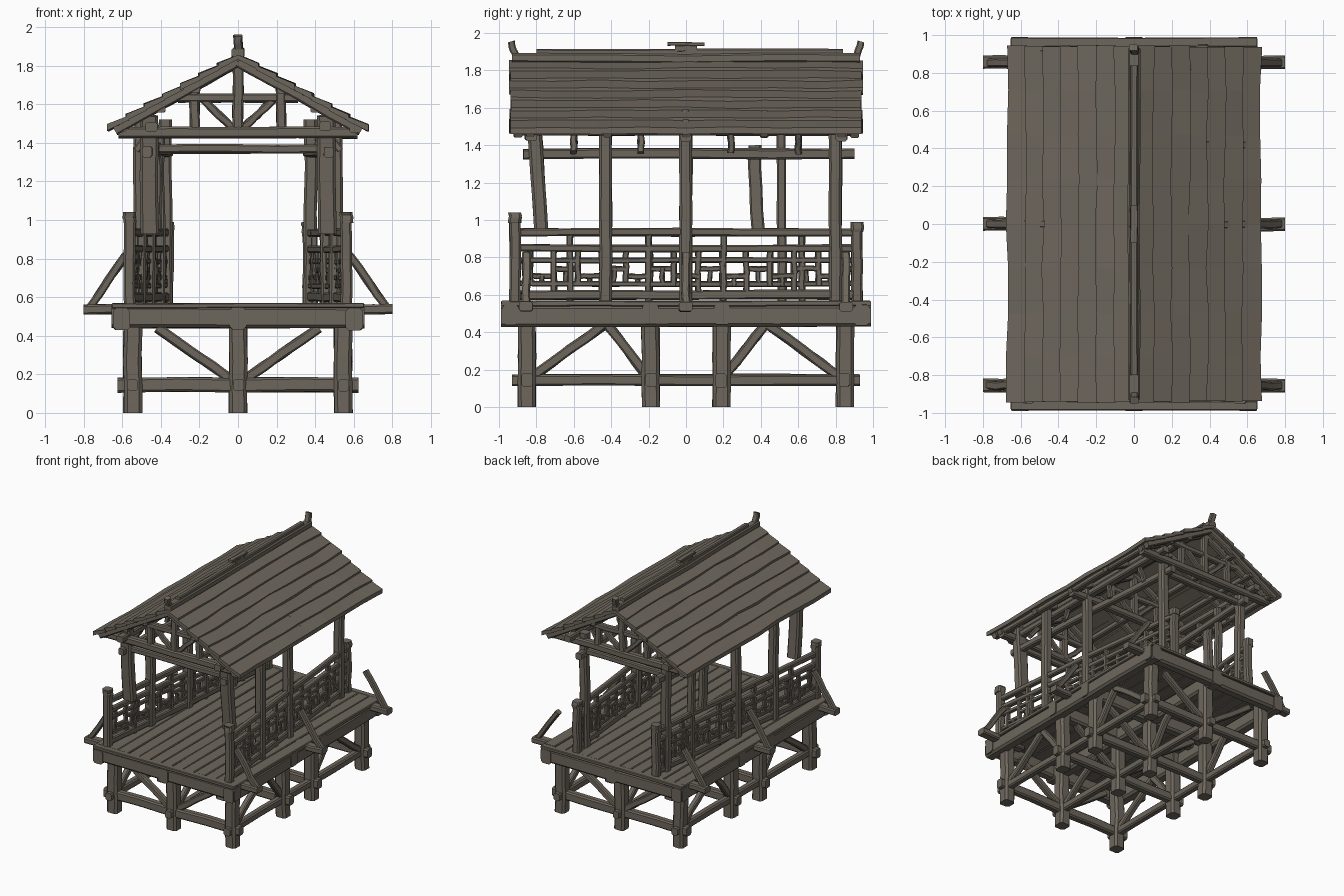
import bpy, bmesh, random
from mathutils import Vector

random.seed(4)
cube = bpy.data.objects.get("Cube")
if cube:
    bpy.data.objects.remove(cube, do_unlink=True)

wood = bpy.data.materials.new("weathered_wood")
wood.use_nodes = True
COLOUR = (0.155, 0.135, 0.108, 1)
wood.diffuse_color = COLOUR
wood.node_tree.nodes["Principled BSDF"].inputs["Base Color"].default_value = COLOUR


def timber(bm, a, b, w, h, wobble=0.004, rings=5):
    """Chamfered hewn log from a to b, w wide and h deep."""
    a, b = Vector(a), Vector(b)
    axis = (b - a).normalized()
    up = Vector((0, 1, 0)) if abs(axis.z) > 0.9 else Vector((0, 0, 1))
    side = axis.cross(up).normalized()
    up = side.cross(axis)
    c = min(w, h) * 0.18
    x, y = w / 2, h / 2
    outline = [(x, c - y), (x, y - c), (x - c, y), (c - x, y),
               (-x, y - c), (-x, c - y), (c - x, -y), (x - c, -y)]
    loops = []
    for i in range(rings):
        t = i / (rings - 1)
        shift = side * random.uniform(-wobble, wobble) + up * random.uniform(-wobble, wobble)
        size = 1 + random.uniform(-5, 5) * wobble
        centre = a.lerp(b, t) + shift
        loops.append([bm.verts.new(centre + side * u * size + up * v * size) for u, v in outline])
    n = len(outline)
    for p, q in zip(loops, loops[1:]):
        for i in range(n):
            bm.faces.new((p[i], p[(i + 1) % n], q[(i + 1) % n], q[i]))
    bm.faces.new(loops[0][::-1])
    bm.faces.new(loops[-1])


def part(name, beams):
    """One object from a list of (start, end, width, depth[, wobble])."""
    bm = bmesh.new()
    for beam in beams:
        timber(bm, *beam)
    bmesh.ops.recalc_face_normals(bm, faces=bm.faces)
    mesh = bpy.data.meshes.new(name)
    bm.to_mesh(mesh)
    bm.free()
    mesh.materials.append(wood)
    obj = bpy.data.objects.new(name, mesh)
    bpy.context.collection.objects.link(obj)
    bpy.ops.object.select_all(action='DESELECT')
    obj.select_set(True)
    bpy.context.view_layer.objects.active = obj
    bpy.ops.object.shade_smooth_by_angle(angle=0.6)


SIDES = (-1, 1)
POST_X = (-0.545, 0, 0.545)
POST_Y = (-0.85, -0.19, 0.19, 0.85)

# Stilts and their low ties
part("stilts", [((x, y, 0), (x, y, 0.53), 0.094, 0.094) for x in POST_X for y in POST_Y])
part("low_cross_ties", [((-0.625, y, 0.145), (0.625, y, 0.145), 0.06, 0.075) for y in POST_Y])
part("low_long_ties", [((x, -0.93, 0.145), (x, 0.93, 0.145), 0.055, 0.06) for x in POST_X])

# Diagonal braces under the deck
braces = []
for s in SIDES:
    for y in POST_Y:
        braces.append(((s * 0.42, y, 0.44), (s * 0.03, y, 0.17), 0.045, 0.05))
    for x in POST_X:
        braces.append(((x, s * 0.81, 0.17), (x, s * 0.44, 0.44), 0.045, 0.05))
        braces.append(((x, s * 0.22, 0.18), (x, s * 0.42, 0.44), 0.045, 0.05))
part("under_braces", braces)

# Deck frame and boards
part("deck_side_beams", [((x, -0.99, 0.487), (x, 0.99, 0.487), 0.09, 0.115) for x in (-0.605, 0, 0.605)])
part("deck_cross_beams", [((-0.655, y, 0.495), (0.655, y, 0.495), 0.085, 0.11)
                          for y in (-0.94, -0.19, 0.19, 0.94)])
BOARDS = 13
pitch = 1.31 / BOARDS
part("deck_boards", [((-0.655 + (i + 0.5) * pitch, -0.94, 0.553), (-0.655 + (i + 0.5) * pitch, 0.94, 0.553),
                      pitch * 0.98, 0.03, 0.002) for i in range(BOARDS)])
part("deck_end_boards", [((-0.65, s * 0.962, 0.556), (0.65, s * 0.962, 0.556), 0.05, 0.026, 0.002)
                         for s in SIDES])

# Outriggers with slanted struts
outriggers, struts = [], []
for s in SIDES:
    for y in (-0.855, 0, 0.855):
        outriggers.append(((s * 0.4, y, 0.537), (s * 0.8, y, 0.537), 0.072, 0.05))
        struts.append(((s * 0.765, y, 0.55), (s * 0.58, y, 0.82), 0.045, 0.04))
part("outriggers", outriggers)
part("outrigger_struts", struts)


def rail_x(y):
    """Railing line, drawn in towards the back."""
    return 0.463 - 0.108 * y


# Railing end posts with caps
rail_posts = []
for s in SIDES:
    for y, top in ((-0.915, 1.04), (0.915, 0.99)):
        x = s * rail_x(y)
        rail_posts.append(((x, y, 0.56), (x, y, top - 0.04), 0.06, 0.06))
        rail_posts.append(((x, y, top - 0.055), (x, y, top), 0.068, 0.068))
part("railing_posts", rail_posts)

# Railings: long rails, uprights and a staggered lattice
rails, lattice = [], []
CELLS = 14
step = 1.8 / CELLS
for s in SIDES:
    def at(y, z):
        return (s * rail_x(y), y, z)
    for z, h in ((0.935, 0.042), (0.85, 0.038), (0.6, 0.05)):
        rails.append((at(-0.92, z), at(0.92, z), 0.042, h))
    for z in (0.785, 0.66):
        lattice.append((at(-0.92, z), at(0.92, z), 0.03, 0.028))
    for i in range(CELLS):
        y = -0.9 + (i + 0.5) * step
        lattice.append((at(y, 0.6 if i % 2 else 0.65), at(y, 0.85), 0.03, 0.032))
        z = 0.74 if i % 2 else 0.7
        lattice.append((at(y, z), at(min(y + step, 0.91), z), 0.028, 0.028))
        lattice.append((at(y + step / 2, 0.65), at(y + step / 2, z), 0.025, 0.025))
    for y in (-0.62, -0.2, 0.2, 0.62):
        rails.append((at(y, 0.57), at(y, 0.94), 0.035, 0.035))
part("railing_rails", rails)
part("railing_lattice", lattice)

# Columns stand in the railing line; the front corner ones stop at rail height
columns = [((-rail_x(0.51), 0.515, 0.56), (-rail_x(0.51), 0.51, 1.46), 0.055, 0.05),
           ((-rail_x(0.38), 0.385, 0.94), (-rail_x(0.38), 0.365, 1.4), 0.05, 0.07)]
for s in SIDES:
    for y in (-0.43, 0, 0.8):
        columns.append(((s * rail_x(y), y, 0.56), (s * rail_x(y), y, 1.52), 0.068, 0.068))
    columns.append(((s * 0.46, -0.77, 0.93), (s * 0.46, -0.815, 1.54), 0.095, 0.075))
part("columns", columns)

# Beams on the columns with short spacers between
part("side_lintels", [((s * 0.475, -0.87, 1.355), (s * rail_x(0.9), 0.9, 1.355), 0.05, 0.055) for s in SIDES])
part("wall_plates", [((s * 0.45, -0.92, 1.485), (s * 0.45, 0.92, 1.485), 0.06, 0.05) for s in SIDES])
part("eave_purlins", [((s * 0.6, -0.92, 1.475), (s * 0.6, 0.92, 1.475), 0.045, 0.045) for s in SIDES])
part("spacers", [((s * rail_x(y), y, 1.36), (s * 0.45, y, 1.47), 0.035, 0.035)
                 for s in SIDES for y in (-0.6, -0.24, 0.24, 0.6)])
part("end_lintels", [((-0.41, y, 1.368), (0.41, y, 1.368), 0.045, 0.045) for y in (-0.8, 0.8)])

EAVE_Z, RIDGE_Z, HALF = 1.49, 1.86, 0.66


def roof_z(x):
    return RIDGE_Z - (RIDGE_Z - EAVE_Z) * abs(x) / HALF


# Roof trusses
truss, rafters = [], []
for y in (-0.83, 0, 0.83):
    truss += [((-0.62, y, 1.453), (0.62, y, 1.453), 0.06, 0.058),
              ((-0.31, y, 1.63), (0.31, y, 1.63), 0.045, 0.045),
              ((0, y, 1.45), (0, y, 1.84), 0.055, 0.05)]
    for s in SIDES:
        truss += [((s * 0.225, y, 1.46), (s * 0.225, y, 1.7), 0.05, 0.045),
                  ((s * 0.02, y, 1.47), (s * 0.18, y, 1.62), 0.038, 0.038)]
for y in (-0.9, -0.83, -0.42, 0, 0.42, 0.83, 0.9):
    for s in SIDES:
        rafters.append(((0, y, RIDGE_Z - 0.04), (s * 0.64, y, roof_z(0.64) - 0.035), 0.045, 0.055))
part("trusses", truss)
part("rafters", rafters)
part("roof_purlins", [((s * x, -0.92, roof_z(x) - 0.055), (s * x, 0.92, roof_z(x) - 0.055), 0.045, 0.045)
                      for s in SIDES for x in (0.22, 0.4)])

# Lapped roof boards, each tilted a little over the next
ROWS = 7
run = HALF / ROWS


def roof_board(bm, s, i):
    inner, outer = i * run, (i + 1) * run + 0.012
    end = 0.942 + random.uniform(-0.006, 0.006)
    zi, zo = roof_z(inner) - 0.004, roof_z(outer) + 0.012
    ends = []
    for k in range(9):
        y = -end + k * end / 4
        j, d = random.uniform(-0.007, 0.007), random.uniform(-0.004, 0.004)
        ends.append([bm.verts.new(v) for v in ((s * inner, y, zi + d), (s * (outer + j), y, zo + d),
                                               (s * (outer + j), y, zo - 0.034 + d), (s * inner, y, zi - 0.024 + d))])
    for p, q in zip(ends, ends[1:]):
        for k in range(4):
            bm.faces.new((p[k], p[(k + 1) % 4], q[(k + 1) % 4], q[k]))
    bm.faces.new(ends[0])
    bm.faces.new(ends[-1])


bm = bmesh.new()
for s in SIDES:
    for i in range(ROWS):
        roof_board(bm, s, i)
bmesh.ops.recalc_face_normals(bm, faces=bm.faces)
roof_mesh = bpy.data.meshes.new("roof_boards")
bm.to_mesh(roof_mesh)
bm.free()
roof_mesh.materials.append(wood)
bpy.context.collection.objects.link(bpy.data.objects.new("roof_boards", roof_mesh))

# Ridge pole, upturned finials and centre ornament
part("ridge_pole", [((0, -0.93, 1.865), (0, 0.93, 1.865), 0.065, 0.05),
                    ((0, -0.8, 1.895), (0, 0.84, 1.895), 0.04, 0.045)])
part("ridge_finials", [((0, s * 0.905, 1.86), (0, s * 0.935, 1.955), 0.045, 0.038) for s in SIDES])
part("ridge_ornament", [((0, -0.06, 1.918), (0, 0.06, 1.918), 0.04, 0.04, 0.002),
                        ((0, -0.1, 1.942), (0, 0.1, 1.942), 0.04, 0.02, 0.002)])
